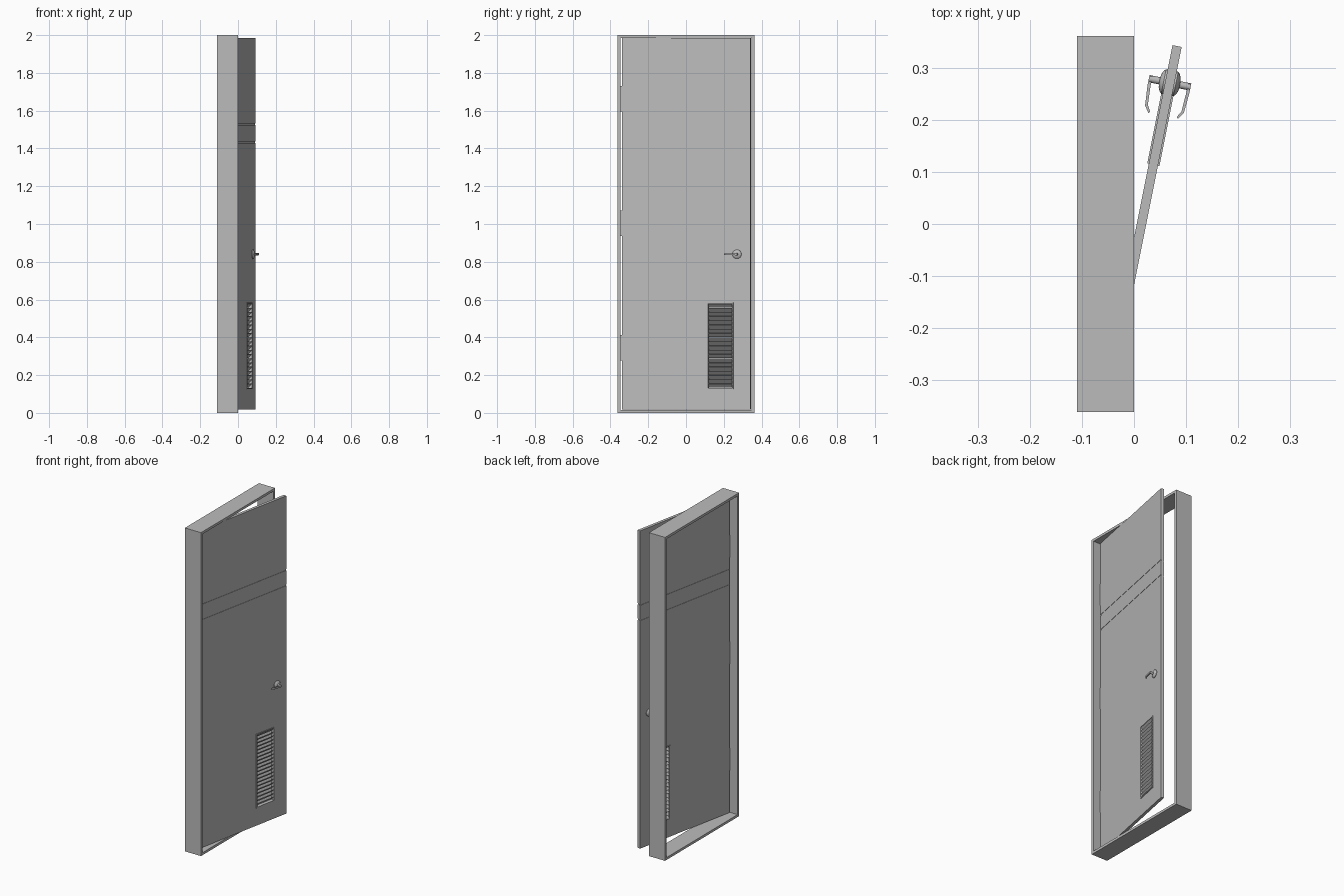
import bpy, bmesh, math
from mathutils import Matrix, Vector

default = bpy.data.objects.get("Cube")
if default:
    bpy.data.objects.remove(default, do_unlink=True)

paint = bpy.data.materials.new("plain grey")
paint.use_nodes = True
grey = (0.5, 0.5, 0.5, 1)
paint.diffuse_color = grey
paint.node_tree.nodes["Principled BSDF"].inputs["Base Color"].default_value = grey

# Door space: y runs along the leaf from the hinge, x is its normal
SWING = Matrix.Translation((-0.055, -0.347, 0)) @ Matrix.Rotation(-math.atan(0.2), 4, "Z")


def finish(name, bm):
    bmesh.ops.recalc_face_normals(bm, faces=bm.faces)
    mesh = bpy.data.meshes.new(name)
    bm.to_mesh(mesh)
    bm.free()
    mesh.materials.append(paint)
    obj = bpy.data.objects.new(name, mesh)
    bpy.context.collection.objects.link(obj)
    return obj


def add_box(bm, low, high, tilt=0):
    low, high = Vector(low), Vector(high)
    m = (Matrix.Translation((low + high) / 2) @ Matrix.Rotation(tilt, 4, "Y")
         @ Matrix.Diagonal((*(high - low), 1)))
    bmesh.ops.create_cube(bm, size=1, matrix=m)


def boxes(name, *bounds):
    bm = bmesh.new()
    for low, high in bounds:
        add_box(bm, low, high)
    return finish(name, bm)


def cut(obj, cutter):
    cutter.hide_render = True
    mod = obj.modifiers.new("cut", "BOOLEAN")
    mod.operation = "DIFFERENCE"
    mod.solver = "EXACT"
    mod.object = cutter
    bpy.context.view_layer.objects.active = obj
    bpy.ops.object.modifier_apply(modifier=mod.name)
    bpy.data.objects.remove(cutter, do_unlink=True)


def smooth(obj):
    bpy.ops.object.select_all(action="DESELECT")
    obj.select_set(True)
    bpy.context.view_layer.objects.active = obj
    bpy.ops.object.shade_smooth_by_angle(angle=math.radians(35))


# Door frame
frame = boxes("door_frame", ((-0.11, -0.362, 0), (0, 0.362, 2)))
cut(frame, boxes("frame_cutter", ((-0.2, -0.347, 0.015), (0.1, 0.347, 1.985))))

# Door leaf with vent opening and shallow grooves on both faces
HALF = 0.009
Y0, Y1, Z0, Z1 = 0.470, 0.611, 0.127, 0.585
RIM = 0.006
leaf = boxes("door_leaf", ((-HALF, 0.009, 0.019), (HALF, 0.703, 1.984)))
cut(leaf, boxes("vent_cutter", ((-0.1, Y0 + RIM, Z0 + RIM), (0.1, Y1 - RIM, Z1 - RIM))))
for z in (1.432, 1.527):
    for side in (-1, 1):
        x = side * HALF
        cut(leaf, boxes("groove_cutter", ((x - 0.002, -0.1, z - 0.004), (x + 0.002, 0.8, z + 0.004))))
swinging = [leaf]

# Vent rim
rim = boxes("vent_rim", ((-HALF - 0.003, Y0, Z0), (HALF + 0.003, Y1, Z1)))
cut(rim, boxes("rim_cutter", ((-0.1, Y0 + RIM, Z0 + RIM), (0.1, Y1 - RIM, Z1 - RIM))))
swinging.append(rim)

# Sloping louvre slats
bm = bmesh.new()
count = 20
pitch = (Z1 - Z0 - 2 * RIM) / count
for i in range(count):
    z = Z0 + RIM + (i + 0.5) * pitch
    add_box(bm, (-0.0145, Y0 + RIM, z - 0.001), (0.0145, Y1 - RIM, z + 0.001), -math.radians(45))
swinging.append(finish("vent_slats", bm))

# Lever handles, one on each face
HANDLE_Y, HANDLE_Z = 0.631, 0.84
rose = [(0.008, 0), (0.008, 0.024), (0.012, 0.024), (0.016, 0.02), (0.019, 0.013),
        (0.02, 0.007), (0.041, 0.007), (0.041, 0)]
lever = [(0.041, 0.006), (0.041, -0.012), (0.038, -0.052), (0.029, -0.065),
         (0.026, -0.062), (0.033, -0.05), (0.035, -0.012), (0.035, 0.006)]
for side, label in ((1, "outer"), (-1, "inner")):
    centre = Vector((0, HANDLE_Y, HANDLE_Z))
    bm = bmesh.new()
    ring = [bm.verts.new(centre + Vector((side * x, r, 0))) for x, r in rose]
    edges = [bm.edges.new(pair) for pair in zip(ring, ring[1:])]
    bmesh.ops.spin(bm, geom=ring + edges, cent=centre, axis=(1, 0, 0),
                   angle=math.tau, steps=24)
    bmesh.ops.remove_doubles(bm, verts=bm.verts, dist=1e-5)
    knob = finish(label + "_handle_rose", bm)
    smooth(knob)

    bm = bmesh.new()
    face = bm.faces.new([bm.verts.new(centre + Vector((side * x, y, -0.005))) for x, y in lever])
    top = bmesh.ops.extrude_face_region(bm, geom=[face])["geom"]
    bmesh.ops.translate(bm, vec=(0, 0, 0.01),
                        verts=[v for v in top if isinstance(v, bmesh.types.BMVert)])
    swinging += [knob, finish(label + "_handle_lever", bm)]

# Hinges: a barrel and a leaf plate reaching the door edge
for z, label in ((0.345, "lower"), (1.003, "middle"), (1.662, "upper")):
    bm = bmesh.new()
    bmesh.ops.create_cone(bm, cap_ends=True, segments=16, radius1=0.005, radius2=0.005,
                          depth=0.135, matrix=Matrix.Translation((0, 0.002, z)))
    add_box(bm, (-0.007, 0.002, z - 0.0675), (0.007, 0.010, z + 0.0675))
    hinge = finish(label + "_hinge", bm)
    smooth(hinge)
    swinging.append(hinge)

# Swing the door ajar
for obj in swinging:
    obj.data.transform(SWING)
